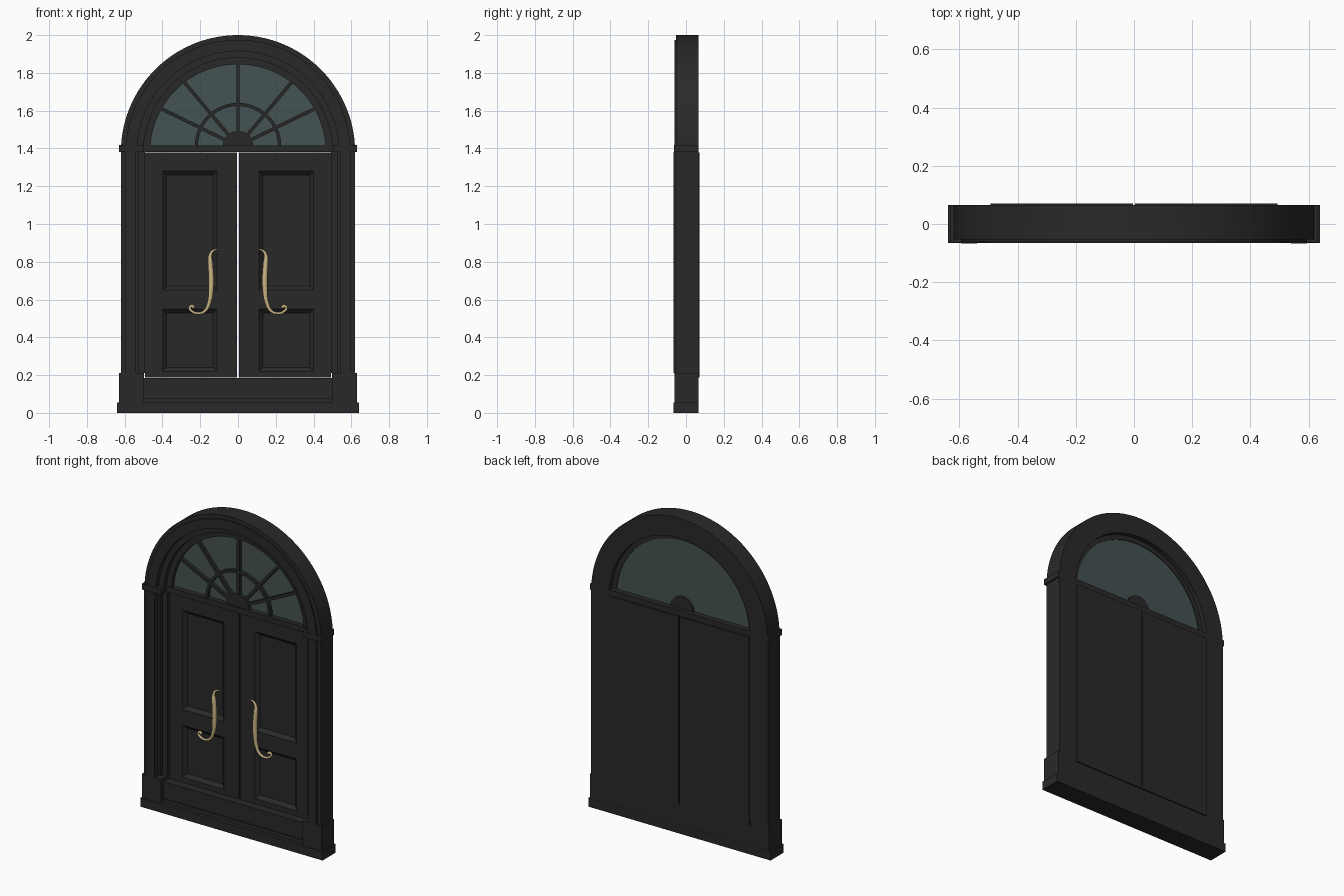
import bpy, bmesh, math
from mathutils import Matrix, Vector

if "Cube" in bpy.data.objects:
    bpy.data.objects.remove(bpy.data.objects["Cube"])


def material(name, rgb):
    m = bpy.data.materials.new(name)
    m.diffuse_color = (*rgb, 1)
    m.use_nodes = True
    m.node_tree.nodes["Principled BSDF"].inputs["Base Color"].default_value = m.diffuse_color
    return m


BLACK = material("black_paint", (0.022, 0.022, 0.022))
GLASS = material("dark_glass", (0.06, 0.085, 0.085))
BRASS = material("brass", (0.60, 0.47, 0.23))


def finish(bm, name, mat=BLACK, mirror=False, smooth=False):
    bmesh.ops.remove_doubles(bm, verts=bm.verts, dist=1e-5)
    bmesh.ops.recalc_face_normals(bm, faces=bm.faces)
    me = bpy.data.meshes.new(name)
    bm.to_mesh(me)
    bm.free()
    ob = bpy.data.objects.new(name, me)
    bpy.context.collection.objects.link(ob)
    me.materials.append(mat)
    if mirror:
        ob.modifiers.new("mirror", 'MIRROR').use_mirror_merge = False
    if smooth:
        bpy.ops.object.select_all(action='DESELECT')
        ob.select_set(True)
        bpy.context.view_layer.objects.active = ob
        bpy.ops.object.shade_smooth_by_angle(angle=math.radians(30))
    return ob


def box(name, x, y, z, mirror=False):
    bm = bmesh.new()
    size = Matrix.Diagonal((x[1] - x[0], y[1] - y[0], z[1] - z[0], 1))
    mid = Matrix.Translation((sum(x) / 2, sum(y) / 2, sum(z) / 2))
    bmesh.ops.create_cube(bm, size=1, matrix=mid @ size)
    return finish(bm, name, mirror=mirror)


def half_ring(name, profile, cz, mat=BLACK, steps=64):
    """Sweep a (radius, y) profile through a half circle above height cz."""
    bm = bmesh.new()
    rings = []
    for i in range(steps + 1):
        a = math.pi * i / steps
        rings.append([bm.verts.new((r * math.cos(a), y, cz + r * math.sin(a))) for r, y in profile])
    n = len(profile)
    for p, q in zip(rings, rings[1:]):
        for k in range(n):
            bm.faces.new((p[k], p[(k + 1) % n], q[(k + 1) % n], q[k]))
    bm.faces.new(rings[0])
    bm.faces.new(rings[-1])
    return finish(bm, name, mat, smooth=True)


def rect(r0, r1, y0, y1):
    return [(r0, y0), (r1, y0), (r1, y1), (r0, y1)]


# Base, plinths, threshold
box("base_step", (-.64, .64), (-.066, .066), (0, .055))
box("plinth", (.497, .63), (-.062, .065), (.055, .21), True)
box("threshold", (-.497, .497), (-.035, .065), (.055, .185))
box("threshold_lip", (-.497, .497), (-.043, -.03), (.055, .08))

# Moulded jambs
jamb = [(.62, .065), (.62, -.055), (.595, -.055), (.595, -.067), (.54, -.067),
        (.54, -.03), (.525, -.03), (.525, -.005), (.493, -.005), (.493, .065)]
bm = bmesh.new()
face = bm.faces.new([bm.verts.new((x, y, .21)) for x, y in jamb])
top = bmesh.ops.extrude_face_region(bm, geom=[face], use_keep_orig=True)["geom"]
bmesh.ops.translate(bm, vec=(0, 0, 1.17), verts=[v for v in top if isinstance(v, bmesh.types.BMVert)])
finish(bm, "jamb", mirror=True)

# Imposts and transom
box("impost", (.497, .63), (-.064, .065), (1.38, 1.417), True)
box("transom", (-.5, .5), (-.012, .065), (1.38, 1.415))

# Moulded arch
arch = [(.62, .065), (.62, -.053), (.595, -.053), (.595, -.062), (.535, -.062), (.535, -.03),
        (.50, -.03), (.50, -.005), (.465, -.005), (.465, .035), (.495, .035), (.495, .065)]
half_ring("arch", arch, 1.38, steps=72)

# Fanlight
CZ = 1.412
half_ring("fan_glass", rect(0, .475, .02, .03), 1.38, GLASS)
half_ring("fan_hub", rect(0, .08, -.002, .042), CZ, steps=32)
half_ring("fan_inner_arc", rect(.212, .229, 0, .022), CZ, steps=48)
for i, (deg, length) in enumerate([(26, .46), (50, .45), (90, .44), (130, .45), (154, .46)]):
    bar = box("fan_bar_%d" % (i + 1), (.05, length), (0, .022), (-.009, .009))
    bar.rotation_euler.y = -math.radians(deg)
    bar.location.z = CZ

# Door leaves with two sunk bevelled panels
xs = [.004, .11, .40, .493]
zs = [.187, .22, .55, .65, 1.28, 1.378]
bm = bmesh.new()
grid = [[bm.verts.new((x, .015, z)) for x in xs] for z in zs]
panels = []
for j in range(5):
    for i in range(3):
        f = bm.faces.new((grid[j][i], grid[j][i + 1], grid[j + 1][i + 1], grid[j + 1][i]))
        if i == 1 and j in (1, 3):
            panels.append(f)
rim = [e for e in bm.edges if e.is_boundary]
ext = bmesh.ops.extrude_edge_only(bm, edges=rim)["geom"]
bmesh.ops.translate(bm, vec=(0, .056, 0), verts=[g for g in ext if isinstance(g, bmesh.types.BMVert)])
bmesh.ops.holes_fill(bm, edges=[g for g in ext if isinstance(g, bmesh.types.BMEdge)])
for f in panels:
    inner = bmesh.ops.inset_individual(bm, faces=[f], thickness=.03)
    bmesh.ops.translate(bm, vec=(0, .02, 0), verts=f.verts)
finish(bm, "door_leaf", mirror=True)

# Scrolled pull handles: x, z, radius
path = [(.105, .865, .004), (.13, .86, .006), (.148, .83, .010), (.147, .80, .014),
        (.142, .72, .015), (.143, .65, .014), (.152, .585, .011), (.175, .54, .008),
        (.21, .527, .007), (.243, .537, .007), (.256, .556, .007), (.243, .566, .008),
        (.234, .556, .008)]
for side, sx in (("left", -1), ("right", 1)):
    cu = bpy.data.curves.new("handle_" + side, 'CURVE')
    cu.dimensions = '3D'
    cu.bevel_depth = 1
    cu.bevel_resolution = 3
    cu.resolution_u = 5
    cu.use_fill_caps = True
    sp = cu.splines.new('BEZIER')
    sp.bezier_points.add(len(path) - 1)
    for p, (x, z, r) in zip(sp.bezier_points, path):
        p.co = Vector((sx * x, -.032, z))
        p.radius = r
        p.handle_left_type = p.handle_right_type = 'AUTO'
    cu.materials.append(BRASS)
    bpy.context.collection.objects.link(bpy.data.objects.new("handle_" + side, cu))
